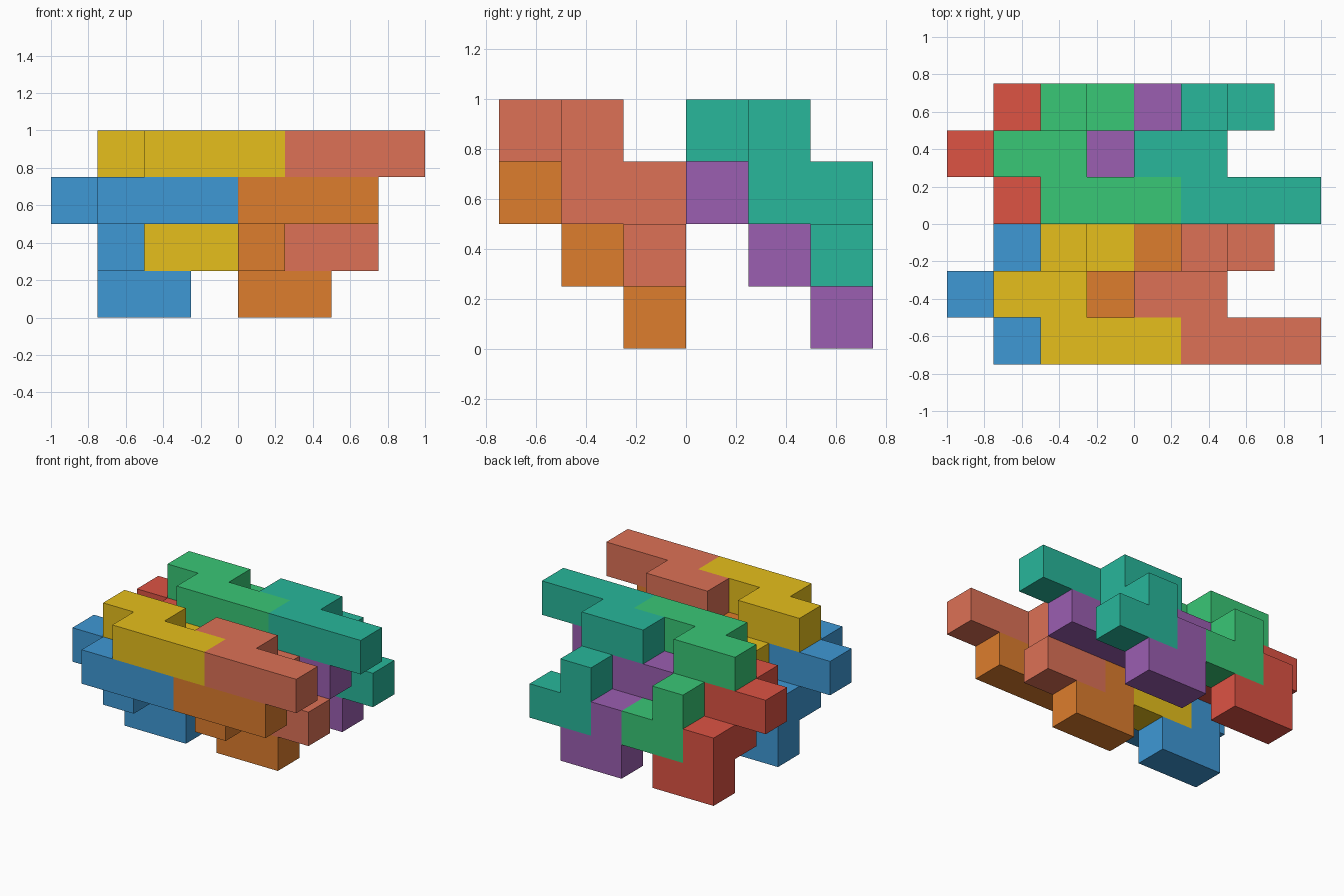
import bpy
import bmesh
from mathutils import Vector

if "Cube" in bpy.data.objects:
    bpy.data.objects.remove(bpy.data.objects["Cube"])

CELL = 0.25

# Cells of one interlocking piece, as (x, y, z) grid steps
PIECE = [(0, 0, 2), (1, 0, 2), (2, 0, 2),    # long bar at the front
         (-1, 1, 2), (0, 1, 2),              # short bar stepped behind it
         (0, 1, 1), (0, 2, 1),               # stair going down
         (0, 2, 0), (1, 2, 0)]               # foot

# The six faces of a cell: outward direction and two in-plane axes
SIDES = []
for axis in range(3):
    for sign in (1, -1):
        n, u = Vector((0, 0, 0)), Vector((0, 0, 0))
        n[axis] = sign
        u[(axis + 1) % 3] = 1
        SIDES.append((n, u, n.cross(u)))


def linear(hex_code):
    rgb = [int(hex_code[i:i + 2], 16) / 255 for i in (0, 2, 4)]
    return [c / 12.92 if c <= 0.04045 else ((c + 0.055) / 1.055) ** 2.4
            for c in rgb] + [1.0]


def add_piece(name, shift, hex_code):
    cells = {tuple(a + b for a, b in zip(c, shift)) for c in PIECE}
    bm = bmesh.new()
    # Outer skin only: skip faces between two cells of the same piece
    for cell in cells:
        centre = Vector(cell) + Vector((0.5, 0.5, 0.5))
        for n, u, v in SIDES:
            if tuple(int(a + b) for a, b in zip(cell, n)) in cells:
                continue
            corners = [centre + (n + u * a + v * b) / 2
                       for a, b in ((-1, -1), (1, -1), (1, 1), (-1, 1))]
            bm.faces.new([bm.verts.new(c * CELL) for c in corners])
    bmesh.ops.remove_doubles(bm, verts=bm.verts, dist=0.001)
    bmesh.ops.dissolve_limit(bm, angle_limit=0.01, verts=bm.verts, edges=bm.edges)
    bmesh.ops.recalc_face_normals(bm, faces=bm.faces)
    mesh = bpy.data.meshes.new(name)
    bm.to_mesh(mesh)
    bm.free()
    mat = bpy.data.materials.new(name)
    mat.diffuse_color = linear(hex_code)
    mat.use_nodes = True
    mat.node_tree.nodes["Principled BSDF"].inputs["Base Color"].default_value = mat.diffuse_color
    mesh.materials.append(mat)
    bpy.context.collection.objects.link(bpy.data.objects.new(name, mesh))


# Four pieces per row (left/right, lower/upper), two identical rows
SHIFTS = [("lower_left", -3, 0), ("upper_left", -2, 1),
          ("lower_right", 0, 0), ("upper_right", 1, 1)]
ROWS = [("front", -3, ["3E98D5", "E6BF1C", "DD7D2D", "DD7156"]),
        ("back", 0, ["DD5344", "39C776", "9B5EB1", "28B79B"])]
for row, y, colours in ROWS:
    for (place, x, z), colour in zip(SHIFTS, colours):
        add_piece(f"{row}_{place}_piece", (x, y, z), colour)
